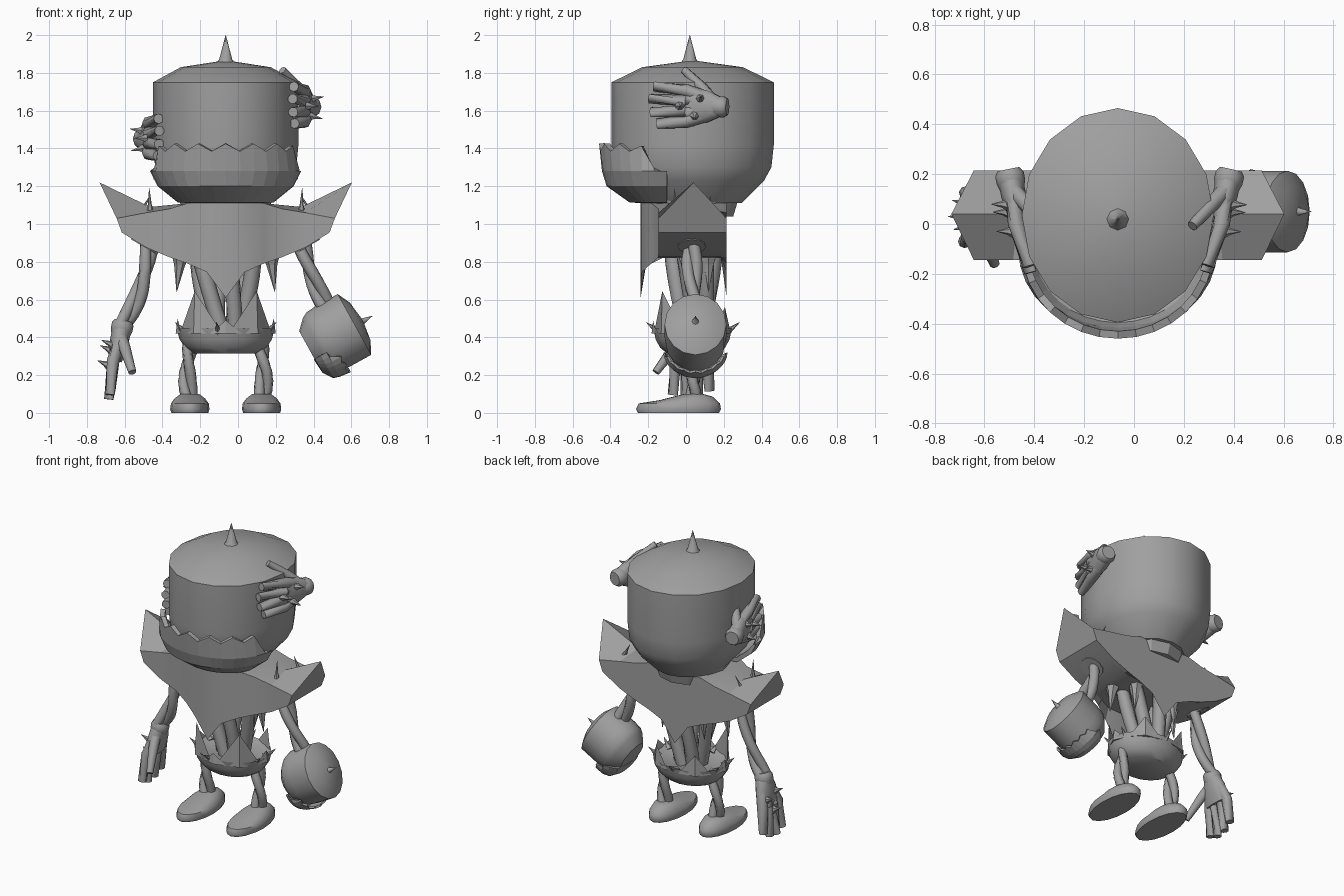
import bpy, bmesh, math
from mathutils import Vector, Matrix

cube = bpy.data.objects.get("Cube")
if cube:
    bpy.data.objects.remove(cube)

grey = bpy.data.materials.new("plain_grey")
grey.use_nodes = True
COLOR = (0.35, 0.35, 0.35, 1)
grey.diffuse_color = COLOR
grey.node_tree.nodes["Principled BSDF"].inputs["Base Color"].default_value = COLOR
CX = -0.065  # body centre line


def finish(bm, name, matrix=None, smooth=0):
    if matrix:
        bm.transform(matrix)
    bmesh.ops.recalc_face_normals(bm, faces=bm.faces)
    mesh = bpy.data.meshes.new(name)
    bm.to_mesh(mesh)
    bm.free()
    mesh.materials.append(grey)
    ob = bpy.data.objects.new(name, mesh)
    bpy.context.collection.objects.link(ob)
    if smooth:
        bpy.ops.object.select_all(action='DESELECT')
        ob.select_set(True)
        bpy.context.view_layer.objects.active = ob
        bpy.ops.object.shade_smooth_by_angle(angle=math.radians(smooth))
    return ob


def loft(bm, rings, closed=True, caps=True):
    rows = [[bm.verts.new(p) for p in ring] for ring in rings]
    n = len(rows[0])
    for a, b in zip(rows, rows[1:]):
        for i in range(n if closed else n - 1):
            j = (i + 1) % n
            bm.faces.new((a[i], a[j], b[j], b[i]))
    if caps:
        bm.faces.new(rows[0])
        bm.faces.new(rows[-1])


def ellipse(cx, cy, z, rx, ry, n=16):
    return [(cx + rx * math.sin(math.tau * i / n), cy + ry * math.cos(math.tau * i / n), z)
            for i in range(n)]


def tube(bm, pts, radii, sides=8):
    pts = [Vector(p) for p in pts]
    rings = []
    for i, p in enumerate(pts):
        tangent = pts[min(i + 1, len(pts) - 1)] - pts[max(i - 1, 0)]
        q = tangent.to_track_quat('Z', 'Y')
        rings.append([p + q @ Vector(v) for v in ellipse(0, 0, 0, radii[i], radii[i], sides)])
    loft(bm, rings)


def thorn(bm, base, tip, r):
    base, tip = Vector(base), Vector(tip)
    tube(bm, [base, base.lerp(tip, 0.4), tip], [r, r * 0.45, 0.001], 6)


def bezier(a, b, c, t):
    return Vector(a).lerp(b, t).lerp(Vector(b).lerp(c, t), t)


def vine(name, a, b, c, r, turns=0.6, steps=12):
    """Two strands wound around a curved path."""
    bm = bmesh.new()
    for phase in (0.4, 0.4 + math.pi):
        pts = []
        for i in range(steps + 1):
            t = i / steps
            ang = phase + turns * math.tau * t
            pts.append(bezier(a, b, c, t) + Vector((math.cos(ang), math.sin(ang), 0)) * r * 0.75)
        tube(bm, pts, [r] * len(pts))
    finish(bm, name, smooth=50)


def head(name, m):
    # Faceted drum with a shallow dome
    profile = [(1.11, .6), (1.23, .88), (1.3, .97), (1.42, 1), (1.75, 1), (1.83, .62), (1.862, .08)]
    bm = bmesh.new()
    loft(bm, [ellipse(0, .035, z, .385 * k, .43 * k) for z, k in profile])
    finish(bm, name, m, 30)
    # Top spike
    bm = bmesh.new()
    loft(bm, [ellipse(0, .02, z, r, r, 8) for z, r in [(1.83, .07), (1.87, .035), (2, .001)]])
    finish(bm, name + "_spike", m, 50)
    # Protruding jaw with a zigzag lip
    n = 16
    rows = [[] for _ in range(5)]
    for i in range(n + 1):
        phi = math.pi * (i / n - .5)
        lip = 1.425 - .04 * (i % 2) - .16 * max(0, abs(phi) - 1.15) / .42
        levels = [(lip, .385, .36), (1.28, .40, .345), (1.2, .36, .32), (1.115, .255, .2), (1.1, .02, .02)]
        for row, (z, rx, ry) in zip(rows, levels):
            row.append((rx * math.sin(phi), -.1 - ry * math.cos(phi), z))
    bm = bmesh.new()
    loft(bm, rows, closed=False, caps=False)
    ob = finish(bm, name + "_jaw", m)
    mod = ob.modifiers.new("thickness", 'SOLIDIFY')
    mod.thickness = .03 * m.to_scale().x
    mod.offset = -1


def hand(name, origin, fingers_dir, thumb_dir):
    """Local axes: x thumb side, y back of hand, z towards the fingertips."""
    d = Vector(fingers_dir).normalized()
    s = Vector(thumb_dir)
    s = (s - d * s.dot(d)).normalized()
    back = Vector((math.copysign(1, origin[0]), 0, 0))
    back = (back - d * back.dot(d) - s * back.dot(s)).normalized()
    m = Matrix.Translation(origin) @ Matrix((s, back, d)).transposed().to_4x4()
    # Cuff
    bm = bmesh.new()
    tube(bm, [(0, 0, -.02), (0, 0, 0), (0, 0, .03), (0, 0, .06)], [.045, .058, .058, .05], 10)
    # Fingers and thumb
    roots = [.075, .026, -.026, -.075]
    tips = [(.10, .38), (.035, .405), (-.035, .395), (-.095, .36)]
    for x, (tx, tz) in zip(roots, tips):
        tube(bm, [(x * .7, 0, .1), (x * 1.1, .012, .2), (tx, -.005, tz)], [.034, .034, .027])
    tube(bm, [(.03, 0, .06), (.1, -.04, .13), (.19, -.1, .24)], [.034, .03, .021])
    # Thorns on the back
    for x, z in [(.04, .12), (-.05, .15), (.0, .23)]:
        thorn(bm, (x, .025, z), (x * 1.3, .095, z - .015), .03)
    # Palm
    palm = bmesh.new()
    for z, rx, ry in [(.02, .056, .05), (.09, .09, .05), (.2, .105, .034)]:
        for v in ellipse(0, 0, z, rx, ry, 10):
            palm.verts.new(v)
    bmesh.ops.convex_hull(palm, input=palm.verts)
    finish(palm, name + "_palm", m, 50)
    finish(bm, name + "_fingers", m, 50)


# Large head and the small matching head worn as a fist
head("head", Matrix.Translation((CX, 0, 0)))
up, front = Vector((.87, 0, .48)), Vector((.48, 0, -.87))
turn = Matrix(((-front).cross(up), -front, up)).transposed().to_4x4()
head("fist_head", Matrix.Translation((.515, .05, .4)) @ turn @ Matrix.Scale(.43, 4)
     @ Matrix.Translation((0, -.01, -1.465)))

# Hands: one on the arm, two gripping the head
hand("right_hand", (-.61, .03, .47), (-.2, 0, -1), (0, -1, 0))
hand("head_left_hand", (.385, .2, 1.62), (-.23, -1, .02), (0, 0, 1))
hand("head_right_hand", (-.5, .2, 1.45), (.2, -1, .02), (0, 0, 1))

# Winged cape: half-sections mirrored about the centre
# offset, front y, front top z, ridge offset, ridge z, hem z
half = [(0, -.24, 1.12, 0, 1.12, .61), (.1, -.235, 1.12, .1, 1.12, .745),
        (.2, -.185, 1.11, .2, 1.11, .79), (.3, -.145, 1.08, .3, 1.10, .825),
        (.42, -.145, 1.06, .4, 1.09, .875), (.55, -.145, 1.03, .668, 1.22, .955)]
stations = [(-1, h) for h in reversed(half[1:])] + [(1, h) for h in half]
sections = []
for side, (u, yf, zt, ur, zr, zb) in stations:
    x, yb, inner = CX + side * u, .215, max(zb, .82)
    shoulder = CX + side * u * (1.05 if u > .5 else 1)
    sections.append([(x, yf, zb), (shoulder, yf, zt), (CX + side * ur, .04, zr), (shoulder, yb, zt),
                     (x, yb, zb), (x, yb - .03, inner), (x, yf + .03, inner)])
bm = bmesh.new()
loft(bm, sections)
finish(bm, "cape", smooth=25)

bm = bmesh.new()
loft(bm, [ellipse(CX, .03, z, r, r, 12) for z, r in [(1.04, .22), (1.14, .25)]])
finish(bm, "neck")

# Cape thorns, hanging leaves and arm sockets
bm = bmesh.new()
for side in (-1, 1):
    thorn(bm, (CX + side * .4, -.06, 1.05), (CX + side * .405, -.06, 1.19), .022)
    thorn(bm, (CX + side * .45, .12, 1.06), (CX + side * .4, .13, 1.15), .018)
    for u, y in [(.26, .0), (.16, .12)]:
        thorn(bm, (CX + side * u * .9, y, .88), (CX + side * u, y, .64), .065)
    tube(bm, [(CX + side * .4, .03, .94), (CX + side * .435, .03, .88)], [.08, .075], 12)
finish(bm, "cape_thorns")

# Torso vines
bm = bmesh.new()
for i in range(6):
    a = math.tau * i / 6 + .5
    ring = [(.18, .12, .9, 0), (.15, .1, .68, .35), (.07, .06, .42, .8)]
    ctrl = [(CX + rx * math.cos(a + w), .04 + ry * math.sin(a + w), z) for rx, ry, z, w in ring]
    tube(bm, [bezier(*ctrl, t / 8) for t in range(9)], [.043] * 9)
finish(bm, "torso_vines", smooth=50)

# Hip bowl
bm = bmesh.new()
loft(bm, [ellipse(CX, .035, z, r, r * .8) for z, r in
          [(.315, .17), (.345, .215), (.39, .245), (.45, .26), (.42, .2)]])
finish(bm, "hip_bowl", smooth=40)

# Pointed crown leaves and thorns around the bowl rim
bm = bmesh.new()
for deg, top, width in [(-130, .645, 36), (-50, .645, 36), (-90, .49, 20), (55, .56, 26),
                        (125, .56, 26), (0, .5, 22), (180, .5, 22)]:
    rim = []
    for off, r, z in [(-width, .25, .42), (0, .265, .42), (width, .25, .42), (0, .255, top)]:
        a = math.radians(deg + off)
        rim.append(bm.verts.new((CX + r * math.cos(a), .035 + .82 * r * math.sin(a), z)))
    inner = bm.verts.new(Vector((CX, .035, .42)).lerp(rim[1].co, .88))
    for i, j, k in [(0, 1, 3), (1, 2, 3)]:
        bm.faces.new((rim[i], rim[j], rim[k]))
    bm.faces.new((rim[2], inner, rim[3]))
    bm.faces.new((inner, rim[0], rim[3]))
    bm.faces.new((rim[0], inner, rim[2], rim[1]))
for deg in (-160, -100, -20, 20, 90, 160):
    a = math.radians(deg)
    c, s = math.cos(a), math.sin(a)
    thorn(bm, (CX + .22 * c, .035 + .17 * s, .42), (CX + .285 * c, .035 + .25 * s, .48), .03)
finish(bm, "hip_thorns")

# Arms
vine("right_arm", (-.465, .03, .9), (-.5, .03, .62), (-.61, .03, .47), .032)
vine("left_arm", (.335, .03, .9), (.39, .03, .7), (.485, .05, .53), .032)

# Legs and feet
for side, name in ((-1, "right"), (1, "left")):
    x = CX + side * .19
    vine(name + "_leg", (x - side * .01, .04, .37), (x + side * .03, .04, .22), (x, .04, .07), .029)
    bm = bmesh.new()
    loft(bm, [ellipse(x, -.04, 0, .098, .215), ellipse(x, -.04, .02, .104, .225),
              ellipse(x, -.035, .05, .1, .215),
              [(px, py, .075 + .07 * (py + .03)) for px, py, _ in ellipse(x, .0, 0, .08, .14)],
              ellipse(x, .04, .1, .05, .05)])
    finish(bm, name + "_foot", smooth=50)
